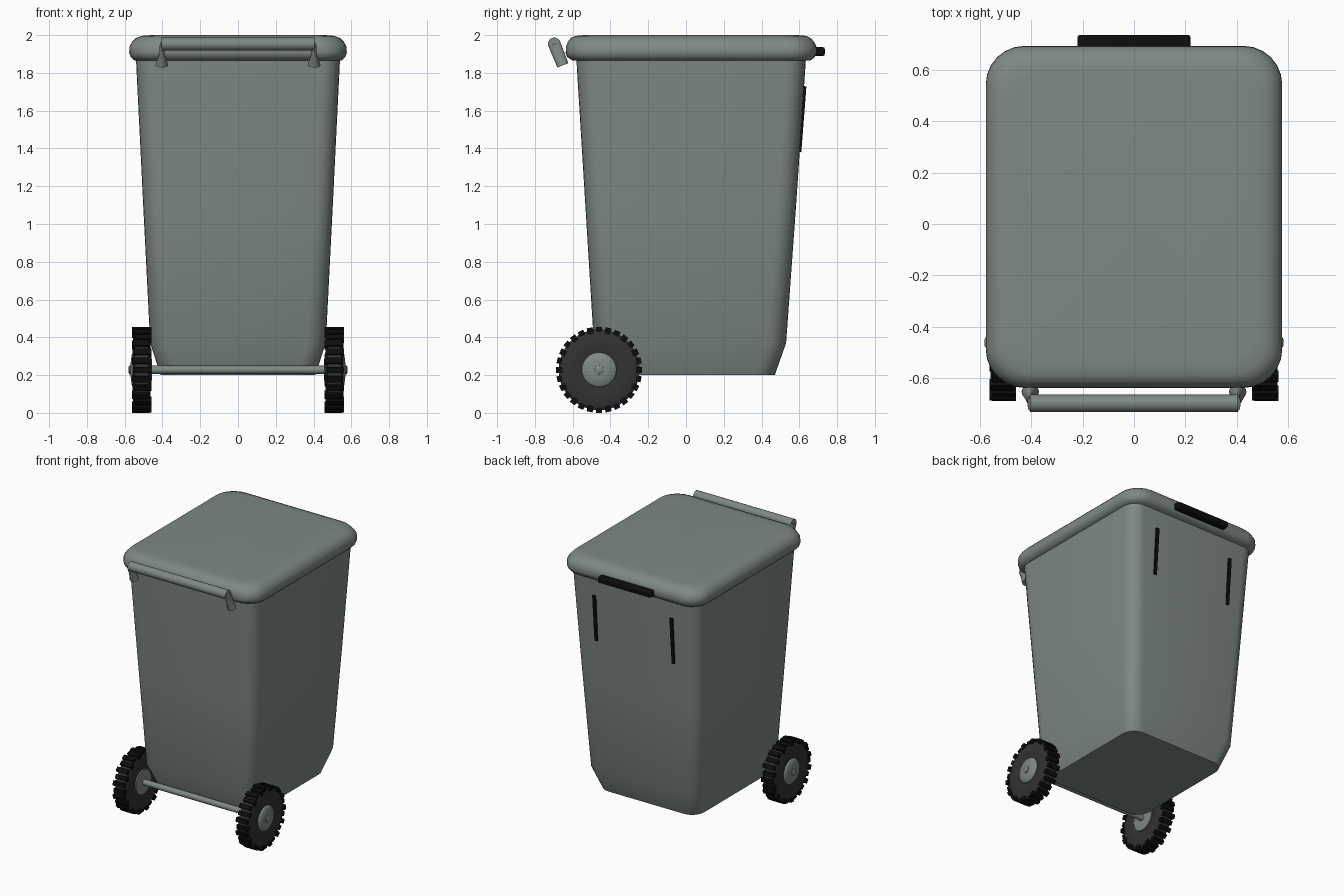
import bpy, bmesh
from math import sin, cos, pi, radians
from mathutils import Vector, Matrix

cube = bpy.data.objects.get("Cube")
if cube:
    bpy.data.objects.remove(cube)


def material(name, color):
    m = bpy.data.materials.new(name)
    m.use_nodes = True
    m.diffuse_color = (*color, 1)
    bsdf = m.node_tree.nodes["Principled BSDF"]
    bsdf.inputs["Base Color"].default_value = (*color, 1)
    bsdf.inputs["Roughness"].default_value = 0.6
    return m


GREEN = material("grey green plastic", (0.21, 0.25, 0.225))
RUBBER = material("dark rubber", (0.032, 0.032, 0.032))
BLACK = material("black plastic", (0.004, 0.004, 0.004))


def finish(name, bm, mat, angle=50):
    bmesh.ops.recalc_face_normals(bm, faces=bm.faces)
    me = bpy.data.meshes.new(name)
    bm.to_mesh(me)
    bm.free()
    me.materials.append(mat)
    ob = bpy.data.objects.new(name, me)
    bpy.context.collection.objects.link(ob)
    bpy.context.view_layer.objects.active = ob
    bpy.ops.object.select_all(action='DESELECT')
    ob.select_set(True)
    bpy.ops.object.shade_smooth_by_angle(angle=radians(angle))
    return ob


def loft(name, rings, mat, angle=50):
    """Skin a stack of equal-length point rings and cap both ends."""
    bm = bmesh.new()
    rows = [[bm.verts.new(p) for p in ring] for ring in rings]
    n = len(rows[0])
    for a, b in zip(rows, rows[1:]):
        for i in range(n):
            j = (i + 1) % n
            bm.faces.new((a[i], a[j], b[j], b[i]))
    bm.faces.new(rows[0])
    bm.faces.new(rows[-1])
    return finish(name, bm, mat, angle)


def rounded_rect(z, half_x, front, back, radius, steps=6):
    """Horizontal rounded rectangle, symmetric in x."""
    pts = []
    corners = ((1, back), (-1, back), (-1, front), (1, front))
    for k, (sx, y) in enumerate(corners):
        cx = sx * (half_x - radius)
        cy = y - radius if y == back else y + radius
        for i in range(steps + 1):
            a = (k + i / steps) * pi / 2
            pts.append((cx + radius * cos(a), cy + radius * sin(a), z))
    return pts


def lathe(name, profile, y, z, mat, sides=32, angle=50):
    """Revolve (x, radius) pairs around an axis parallel to x."""
    rings = [[(x, y + r * cos(2 * pi * i / sides), z + r * sin(2 * pi * i / sides))
              for i in range(sides)] for x, r in profile]
    return loft(name, rings, mat, angle)


def box(bm, size, matrix):
    bmesh.ops.create_cube(bm, size=1, matrix=matrix @ Matrix.Diagonal((*size, 1)))


# Tapered bin body with a chamfered foot
loft("bin_body", [rounded_rect(*s) for s in (
    (0.2, 0.41, -0.43, 0.47, 0.1),
    (0.37, 0.465, -0.488, 0.53, 0.1),
    (1.1, 0.502, -0.533, 0.583, 0.1),
    (1.83, 0.538, -0.578, 0.632, 0.1),
    (1.875, 0.54, -0.58, 0.635, 0.1))], GREEN)

# Lid with rolled edge
loft("lid", [rounded_rect(*s) for s in (
    (1.865, 0.548, -0.6, 0.66, 0.12),
    (1.885, 0.568, -0.63, 0.682, 0.14),
    (1.905, 0.576, -0.637, 0.692, 0.15),
    (1.94, 0.575, -0.635, 0.69, 0.15),
    (1.965, 0.56, -0.625, 0.678, 0.15),
    (1.985, 0.54, -0.61, 0.66, 0.14),
    (1.996, 0.51, -0.585, 0.635, 0.13),
    (2.0, 0.46, -0.54, 0.59, 0.11))], GREEN)

# Push bar and its flared brackets
BAR_Y, BAR_Z = -0.697, 1.953
lathe("push_bar", [(-0.405, 0.034), (0.405, 0.034)], BAR_Y, BAR_Z, GREEN, 20)
for side, sx in (("left", 1), ("right", -1)):
    top = Vector((sx * 0.403, BAR_Y, BAR_Z))
    foot = Vector((sx * 0.403, -0.652, 1.84))
    across = Vector((0, 0.93, 0.37))
    rings = []
    for t, wx, wy in ((0, 0.011, 0.033), (0.4, 0.013, 0.033), (1, 0.034, 0.031)):
        c = top.lerp(foot, t)
        rings.append([c + Vector((wx * cos(a), 0, 0)) + across * wy * sin(a)
                      for a in (2 * pi * i / 16 for i in range(16))])
    loft(side + "_bar_bracket", rings, GREEN)

# Lid grip on the back edge
bm = bmesh.new()
box(bm, (0.44, 0.06, 0.046), Matrix.Translation((0, 0.705, 1.913)))
grip = finish("lid_grip", bm, BLACK, 30)
bevel = grip.modifiers.new("soft_edges", 'BEVEL')
bevel.width = 0.01
bevel.segments = 2

# Thin vertical strips on the back wall
for side, sx in (("left", 1), ("right", -1)):
    bm = bmesh.new()
    box(bm, (0.024, 0.02, 0.35),
        Matrix.Translation((sx * 0.32, 0.614, 1.555)) @ Matrix.Rotation(-0.078, 4, 'X'))
    finish(side + "_back_strip", bm, BLACK, 30)

# Axle and wheels
AXLE_Y, AXLE_Z = -0.46, 0.228
lathe("axle", [(-0.57, 0.022), (0.57, 0.022)], AXLE_Y, AXLE_Z, GREEN, 16)
LUGS = 28
for side, sx in (("left", 1), ("right", -1)):
    tyre = ((0.472, 0.08), (0.462, 0.12), (0.464, 0.19), (0.475, 0.214),
            (0.545, 0.214), (0.556, 0.19), (0.558, 0.12), (0.548, 0.08))
    lathe(side + "_tyre", [(sx * x, r) for x, r in tyre],
          AXLE_Y, AXLE_Z, RUBBER, 48)
    hub = ((0.455, 0.04), (0.46, 0.092), (0.555, 0.092), (0.562, 0.085), (0.568, 0.04))
    lathe(side + "_hub", [(sx * x, r) for x, r in hub], AXLE_Y, AXLE_Z, GREEN)
    bolt = ((0.56, 0.025), (0.574, 0.024), (0.58, 0.014))
    lathe(side + "_hub_bolt", [(sx * x, r) for x, r in bolt],
          AXLE_Y, AXLE_Z, GREEN, 16)
    # Staggered tread blocks around the tyre
    bm = bmesh.new()
    for i in range(LUGS):
        shift = 0.005 if i % 2 else -0.005
        box(bm, (0.092, 0.032, 0.034),
            Matrix.Translation((sx * 0.51 + shift, AXLE_Y, AXLE_Z))
            @ Matrix.Rotation(2 * pi * i / LUGS, 4, 'X')
            @ Matrix.Translation((0, 0, 0.211)))
    finish(side + "_tread", bm, BLACK, 30)
